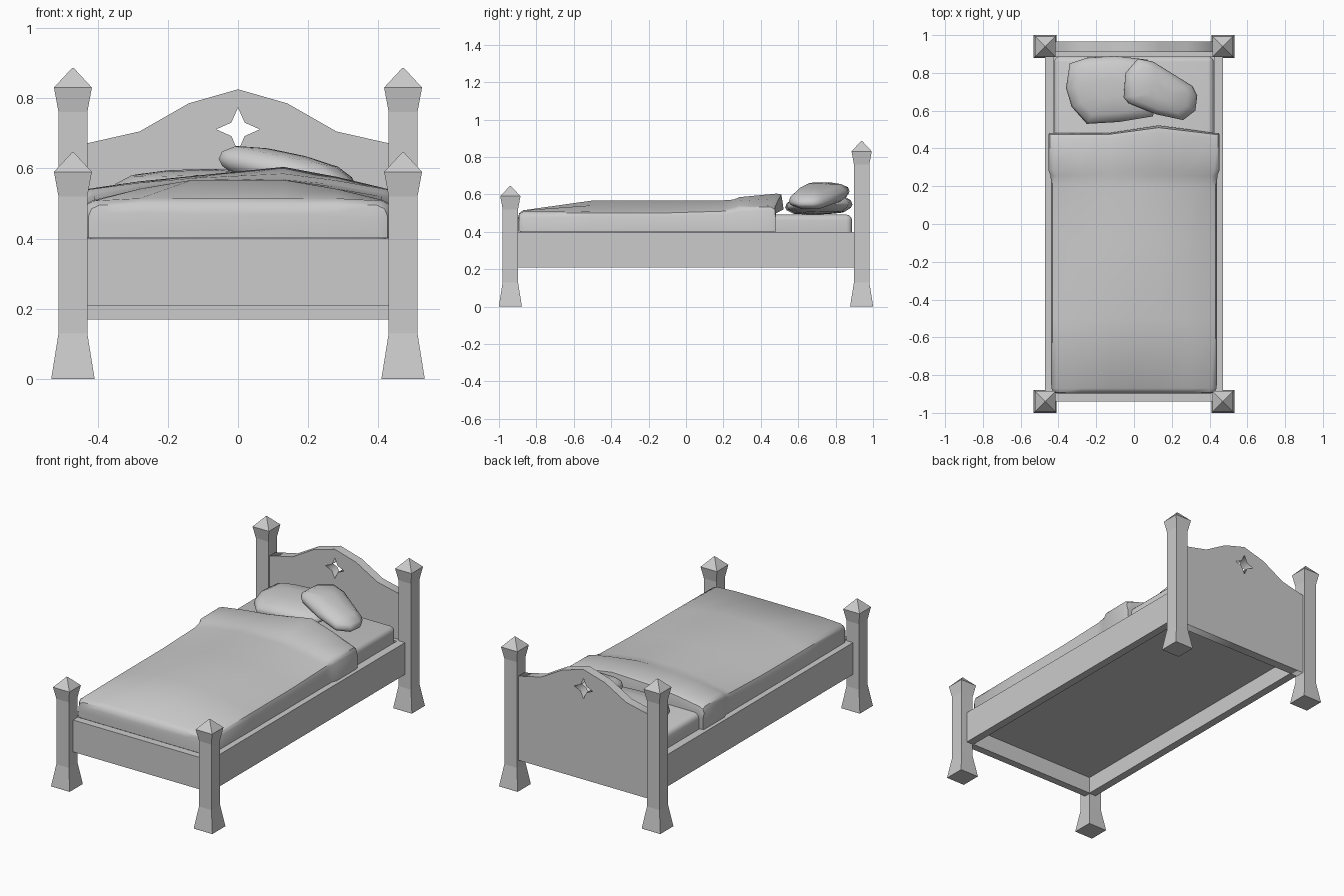
import bpy, bmesh
from math import pi, radians

if "Cube" in bpy.data.objects:
    bpy.data.objects.remove(bpy.data.objects["Cube"])


def mesh_object(name, bm, smooth=None):
    bmesh.ops.recalc_face_normals(bm, faces=bm.faces)
    me = bpy.data.meshes.new(name)
    bm.to_mesh(me)
    bm.free()
    ob = bpy.data.objects.new(name, me)
    bpy.context.collection.objects.link(ob)
    bpy.ops.object.select_all(action='DESELECT')
    ob.select_set(True)
    bpy.context.view_layer.objects.active = ob
    if smooth:
        bpy.ops.object.shade_smooth_by_angle(angle=radians(smooth))
    return ob


def box(name, x0, x1, y0, y1, z0, z1, bevel=0, segments=2):
    bm = bmesh.new()
    bmesh.ops.create_cube(bm, size=1)
    for v in bm.verts:
        v.co = ((x0 + x1) / 2 + v.co.x * (x1 - x0),
                (y0 + y1) / 2 + v.co.y * (y1 - y0),
                (z0 + z1) / 2 + v.co.z * (z1 - z0))
    if bevel:
        bmesh.ops.bevel(bm, geom=bm.edges[:], offset=bevel, segments=segments,
                        profile=0.5, affect='EDGES')
    return mesh_object(name, bm, 50 if bevel else None)


def loft(bm, rings, closed):
    rows = [[bm.verts.new(p) for p in r] for r in rings]
    n = len(rows[0])
    for a, b in zip(rows, rows[1:]):
        for i in range(n if closed else n - 1):
            j = (i + 1) % n
            bm.faces.new((a[i], a[j], b[j], b[i]))
    bm.faces.new(rows[0])
    bm.faces.new(rows[-1])


# square posts with flared feet and pointed caps
def post(name, x, y, top):
    bm = bmesh.new()
    sections = [(0, .061), (.005, .061), (.13, .041), (top - .125, .041),
                (top - .055, .054), (top, .003)]
    loft(bm, [[(x + sx * h, y + sy * h, z) for sx, sy in
               ((-1, -1), (1, -1), (1, 1), (-1, 1))] for z, h in sections], True)
    mesh_object(name, bm)


for side, s in (("left", -1), ("right", 1)):
    post(f"front_post_{side}", s * .47, -.939, .645)
    post(f"back_post_{side}", s * .47, .939, .885)
    box(f"side_rail_{side}", min(s * .425, s * .472), max(s * .425, s * .472),
        -.90, .90, .21, .40)

# end rails and the bed base
box("foot_rail", -.435, .435, -.94, -.895, .21, .40)
box("head_rail", -.435, .435, .888, .915, .21, .40)
box("base_panel", -.43, .43, -.90, .90, .31, .33)

# headboard with curved top and a four-pointed star hole
right = [(.435, .67), (.28, .705), (.14, .785)]
outline = ([(-.435, .17), (.435, .17)] + right + [(0, .825)]
           + [(-x, z) for x, z in reversed(right)])
star = [(0, .062), (.019, .019), (.062, 0), (.019, -.019),
        (0, -.062), (-.019, -.019), (-.062, 0), (-.019, .019)]
star = [(x, z + .711) for x, z in star]
cu = bpy.data.curves.new("headboard", 'CURVE')
cu.dimensions = '2D'
cu.fill_mode = 'BOTH'
cu.extrude = .027
for pts in (outline, star):
    sp = cu.splines.new('POLY')
    sp.points.add(len(pts) - 1)
    for p, (x, z) in zip(sp.points, pts):
        p.co = (x, z, 0, 1)
    sp.use_cyclic_u = True
board = bpy.data.objects.new("headboard", cu)
board.rotation_euler.x = pi / 2
board.location.y = .938
bpy.context.collection.objects.link(board)
bpy.ops.object.select_all(action='DESELECT')
board.select_set(True)
bpy.context.view_layer.objects.active = board
bpy.ops.object.convert(target='MESH')

# mattress
box("mattress", -.422, .422, -.888, .888, .32, .492, .03, 3)

# blanket cross-sections: y, half width, edge height, left crown, right crown, bulge
stations = [(-.898, .405, .47, .47, .47, 0), (-.892, .425, .495, .497, .497, 0),
            (-.87, .438, .508, .515, .515, 0), (-.50, .44, .51, .567, .567, 0),
            (-.10, .44, .511, .567, .567, 0), (.20, .44, .52, .566, .568, 0),
            (.255, .441, .53, .567, .572, 0), (.285, .453, .54, .572, .585, 0),
            (.455, .453, .542, .578, .604, .03), (.475, .452, .53, .57, .60, .035),
            (.482, .45, .50, .51, .52, .04)]
bm = bmesh.new()
rings = []
for y, w, e, cl, cr, b in stations:
    rings.append([(-w, y, .402), (-w, y, e - .03), (-w + .008, y, e - .01),
                  (-w + .03, y, e), (-.28, y, (e + cl) / 2 + .003), (-.13, y, cl),
                  (0, y + b * .5, (cl + cr) / 2), (.13, y + b, cr),
                  (.28, y + b * .5, (e + cr) / 2 + .003), (w - .03, y, e),
                  (w - .008, y, e - .01), (w, y, e - .03), (w, y, .402)])
loft(bm, rings, False)
mesh_object("blanket", bm, 40)


# soft pillows from a top outline, inflated and tilted
def pillow(name, outline, zc, up, down, tilt_x, tilt_y):
    cx = sum(p[0] for p in outline) / len(outline)
    cy = sum(p[1] for p in outline) / len(outline)
    bm = bmesh.new()
    rings = []
    for scale, h in ((.3, -down), (.75, -down * .85), (.95, -down * .4), (1, 0),
                     (.95, up * .4), (.75, up * .8), (.3, up)):
        rings.append([(cx + (x - cx) * scale, cy + (y - cy) * scale,
                       zc + h + tilt_x * (x - cx) * scale + tilt_y * (y - cy) * scale)
                      for x, y in outline])
    loft(bm, rings, True)
    mesh_object(name, bm, 60)


pillow("large_pillow",
       [(-.36, .72), (-.34, .85), (-.25, .88), (-.1, .89), (.07, .87), (.14, .72),
        (.1, .57), (-.08, .54), (-.25, .53), (-.33, .62)], .54, .055, .045, .03, .03)
pillow("small_pillow",
       [(-.055, .67), (-.045, .8), (.02, .875), (.1, .86), (.31, .73), (.335, .68),
        (.325, .6), (.26, .55), (.12, .58), (-.03, .64)], .59, .056, .045, -.2, .02)
